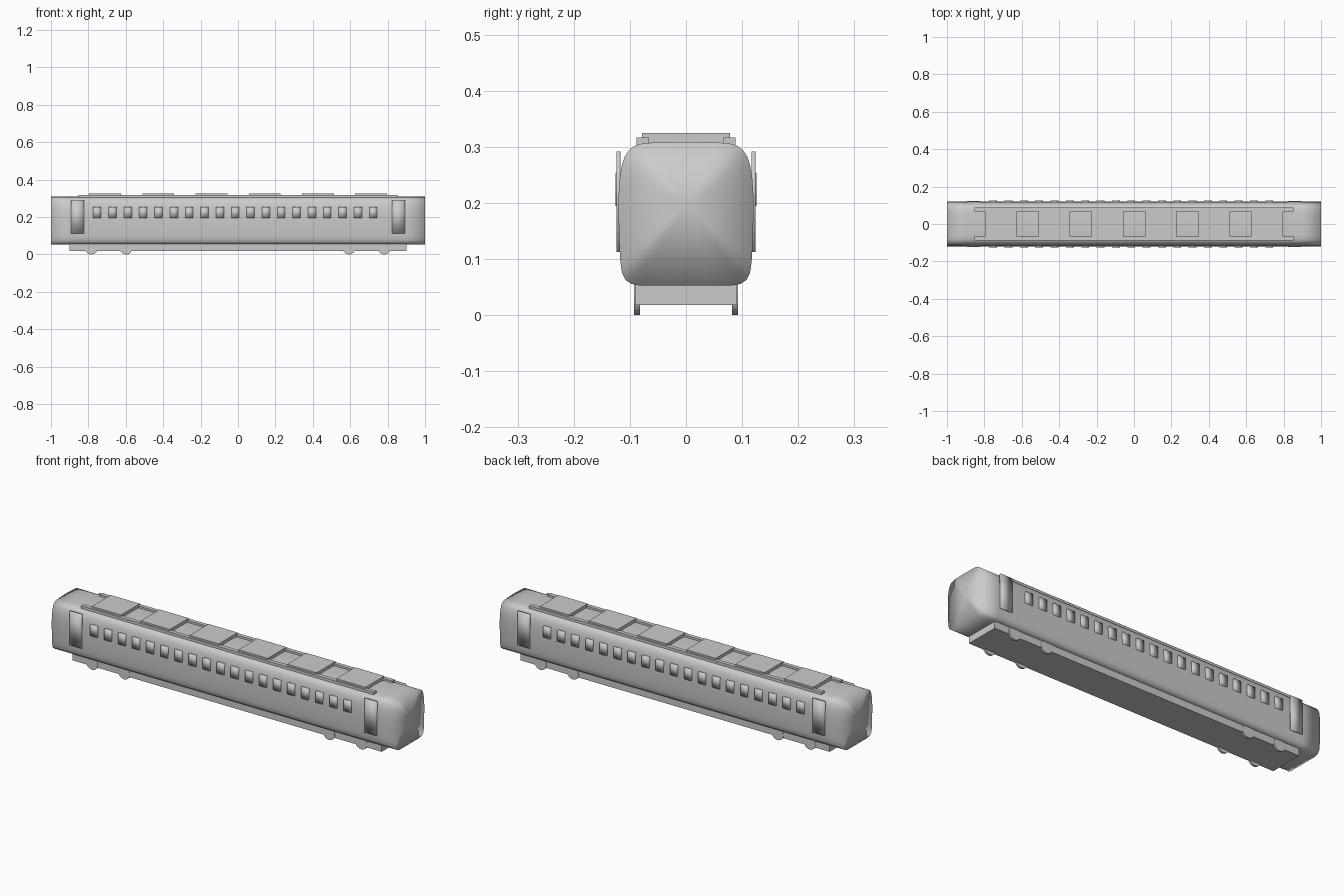
import bpy, bmesh, math
from mathutils import Matrix, Vector

if "Cube" in bpy.data.objects:
    bpy.data.objects.remove(bpy.data.objects["Cube"])


def finish(bm, name, smooth=False):
    bmesh.ops.recalc_face_normals(bm, faces=bm.faces)
    mesh = bpy.data.meshes.new(name)
    bm.to_mesh(mesh)
    bm.free()
    for p in mesh.polygons:
        p.use_smooth = smooth
    obj = bpy.data.objects.new(name, mesh)
    bpy.context.collection.objects.link(obj)
    return obj


def box(name, x, y, z, smooth=False):
    """Box from (min, max) ranges on each axis."""
    bm = bmesh.new()
    size = [r[1] - r[0] for r in (x, y, z)]
    mid = Vector([(r[0] + r[1]) / 2 for r in (x, y, z)])
    bmesh.ops.create_cube(bm, size=1, matrix=Matrix.Translation(mid) @ Matrix.Diagonal((*size, 1)))
    return finish(bm, name, smooth)


# Carriage body: rounded section lofted along x, ends fanned to a centre point
half = [(0.03, 0.308), (0.06, 0.3075), (0.078, 0.306), (0.091, 0.302), (0.101, 0.295),
        (0.109, 0.283), (0.114, 0.268), (0.118, 0.245), (0.12, 0.215), (0.12, 0.17),
        (0.119, 0.13), (0.117, 0.095), (0.114, 0.075), (0.108, 0.063), (0.098, 0.056),
        (0.083, 0.053), (0.04, 0.053)]
section = [(0, 0.309)] + half + [(0, 0.053)] + [(-y, z) for y, z in reversed(half)]
bm = bmesh.new()
rings = [[bm.verts.new((x, y, z)) for y, z in section] for x in (-1, -0.9, 0.9, 1)]
n = len(section)
for a, b in zip(rings, rings[1:]):
    for i in range(n):
        bm.faces.new((a[i], a[(i + 1) % n], b[(i + 1) % n], b[i]))
for ring, x in ((rings[0], -1), (rings[-1], 1)):
    centre = bm.verts.new((x, 0, 0.195))
    for i in range(n):
        bm.faces.new((ring[i], ring[(i + 1) % n], centre))
finish(bm, "carriage_body", smooth=True)

# Underframe
box("underframe", (-0.9, 0.9), (-0.091, 0.091), (0.018, 0.06))

for side, label in ((-1, "front"), (1, "back")):
    def span(a, b):
        return tuple(sorted((side * a, side * b)))

    # Wheels
    for i, x in enumerate((-0.785, -0.598, 0.594, 0.782)):
        bm = bmesh.new()
        bmesh.ops.create_cone(
            bm, cap_ends=True, segments=32, radius1=0.034, radius2=0.034, depth=0.011,
            matrix=Matrix.Translation((x, side * 0.0875, 0.034)) @ Matrix.Rotation(math.pi / 2, 4, 'X'))
        finish(bm, f"{label}_wheel_{i + 1}")

    # Doors
    for x in (-0.858, 0.858):
        end = "left" if x < 0 else "right"
        box(f"{label}_{end}_door", (x - 0.035, x + 0.035), span(0.117, 0.124), (0.113, 0.292), True)

    # Window row
    for i in range(19):
        x = -0.753 + i * 0.082
        box(f"{label}_window_{i + 1}", (x - 0.021, x + 0.021), span(0.112, 0.126), (0.195, 0.253), True)

    # Roof rail
    box(f"{label}_roof_rail", (-0.852, 0.852), span(0.067, 0.088), (0.3, 0.317))

# Roof equipment boxes
for i in range(6):
    x = -0.711 + i * 0.2845
    box(f"roof_unit_{i + 1}", (x - 0.085, x + 0.085), (-0.078, 0.078), (0.3, 0.325))
